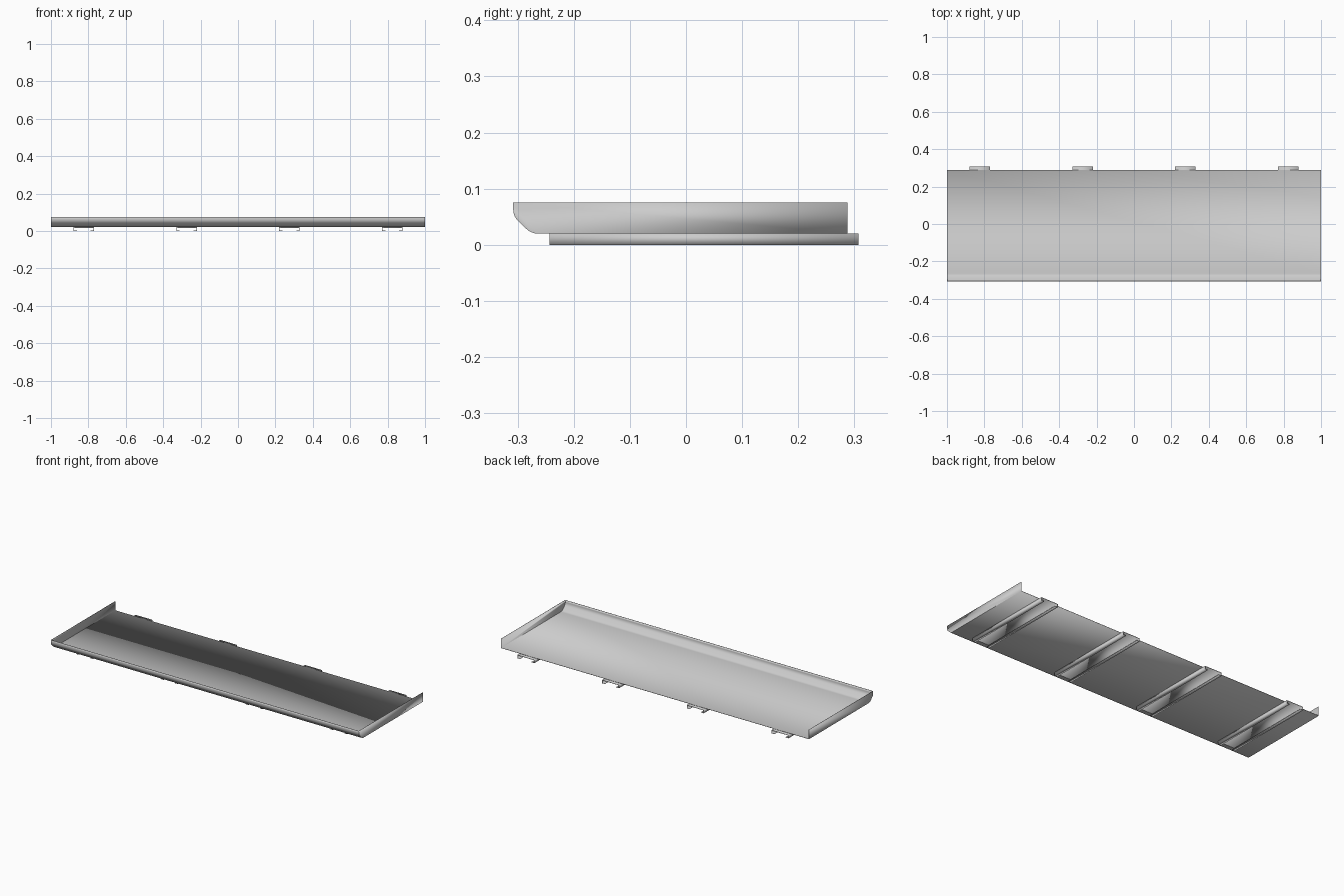
import bpy, bmesh, math
from mathutils import Vector

cube = bpy.data.objects.get("Cube")
if cube:
    bpy.data.objects.remove(cube, do_unlink=True)

GREY = (0.6, 0.6, 0.6, 1.0)
metal = bpy.data.materials.new("grey_metal")
metal.use_nodes = True
metal.diffuse_color = GREY
metal.node_tree.nodes["Principled BSDF"].inputs["Base Color"].default_value = GREY


def finish(bm, name, thickness):
    """Turn a folded sheet into an object with a thickness."""
    mesh = bpy.data.meshes.new(name)
    bm.to_mesh(mesh)
    bm.free()
    mesh.materials.append(metal)
    obj = bpy.data.objects.new(name, mesh)
    bpy.context.collection.objects.link(obj)
    solid = obj.modifiers.new("sheet_thickness", 'SOLIDIFY')
    solid.thickness = thickness
    solid.offset = -1
    solid.use_even_offset = True
    bpy.ops.object.select_all(action='DESELECT')
    obj.select_set(True)
    bpy.context.view_layer.objects.active = obj
    bpy.ops.object.shade_smooth_by_angle(angle=math.radians(25))
    return obj


def bend(before, corner, after, radius, steps=4):
    """Points of a soft bend around a corner."""
    p, c, n = Vector(before), Vector(corner), Vector(after)
    a = c + (p - c).normalized() * radius
    b = c + (n - c).normalized() * radius
    ts = [i / steps for i in range(steps + 1)]
    return [tuple(a * (1 - t) ** 2 + c * 2 * t * (1 - t) + b * t * t) for t in ts]


# Tray: floor, slanted front lip and closed ends, open at the back
back, low, high, top = (0.288, 0.02), (-0.276, 0.02), (-0.308, 0.051), (-0.308, 0.075)
profile = [back] + bend(back, low, high, 0.012) + bend(low, high, top, 0.012) + [top]
bm = bmesh.new()
right = [bm.verts.new((-1, y, z)) for y, z in profile]
left = [bm.verts.new((1, y, z)) for y, z in profile]
for i in range(len(profile) - 1):
    bm.faces.new((right[i], left[i], left[i + 1], right[i + 1]))
bm.faces.new(right + [bm.verts.new((-1, back[0], top[1]))])
bm.faces.new((left + [bm.verts.new((1, back[0], top[1]))])[::-1])
finish(bm, "tray", 0.002)

# Lipped channels running front to back under the floor
half, lip, height = 0.055, 0.037, 0.0198
section = [(-lip, 0), (-half, 0), (-half, height), (half, height), (half, 0), (lip, 0)]
for n, x in enumerate((-0.825, -0.275, 0.275, 0.825), 1):
    bm = bmesh.new()
    front = [bm.verts.new((x + sx, -0.243, z)) for sx, z in section]
    rear = [bm.verts.new((x + sx, 0.307, z)) for sx, z in section]
    for i in range(len(section) - 1):
        bm.faces.new((front[i], front[i + 1], rear[i + 1], rear[i]))
    finish(bm, f"support_channel_{n}", 0.003)
